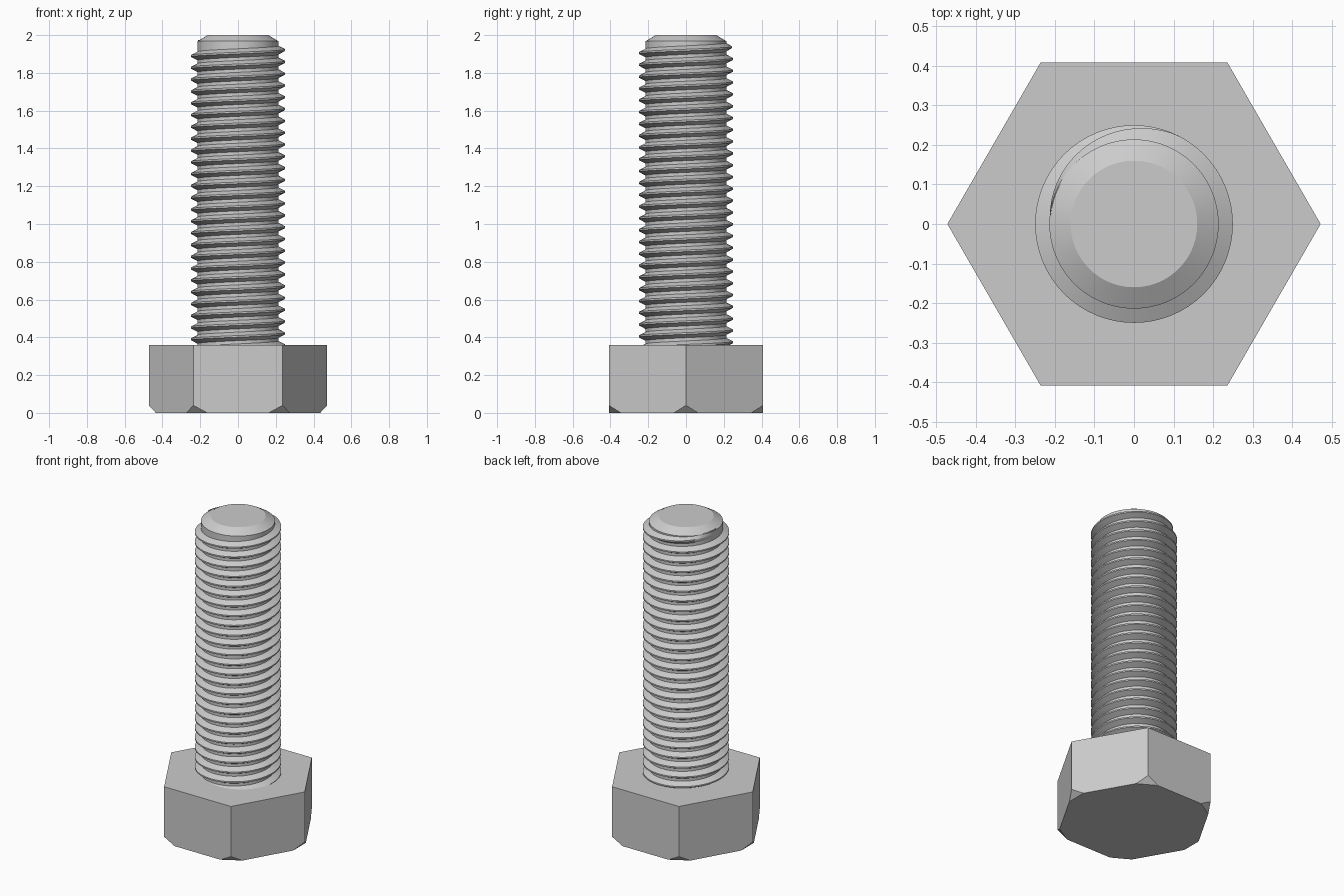
import bpy, bmesh
from math import pi, sin, cos, radians
from mathutils import Vector

cube = bpy.data.objects.get("Cube")
if cube:
    bpy.data.objects.remove(cube, do_unlink=True)

# Single steel material
steel = bpy.data.materials.new("grey_steel")
steel.use_nodes = True
colour = (0.6, 0.6, 0.6, 1)
steel.diffuse_color = colour
steel.node_tree.nodes["Principled BSDF"].inputs["Base Color"].default_value = colour

HEAD_TOP, HEAD_RADIUS = 0.36, 0.472
CORE, CREST, PITCH = 0.214, 0.25, 0.0625


def finish(name, bm, smooth=False):
    bmesh.ops.recalc_face_normals(bm, faces=bm.faces)
    mesh = bpy.data.meshes.new(name)
    bm.to_mesh(mesh)
    bm.free()
    mesh.materials.append(steel)
    obj = bpy.data.objects.new(name, mesh)
    bpy.context.collection.objects.link(obj)
    if smooth:
        bpy.ops.object.select_all(action='DESELECT')
        obj.select_set(True)
        bpy.context.view_layer.objects.active = obj
        bpy.ops.object.shade_smooth_by_angle(angle=radians(25))
    return obj


# Hexagonal head, with the six lower corners sliced off
bm = bmesh.new()
corners = [i * pi / 3 for i in range(6)]
base = bm.faces.new([bm.verts.new((HEAD_RADIUS * cos(a), HEAD_RADIUS * sin(a), 0))
                     for a in corners])
ext = bmesh.ops.extrude_face_region(bm, geom=[base], use_keep_orig=True)
top = [v for v in ext["geom"] if isinstance(v, bmesh.types.BMVert)]
bmesh.ops.translate(bm, verts=top, vec=(0, 0, HEAD_TOP))
bmesh.ops.recalc_face_normals(bm, faces=bm.faces)
for a in corners:
    cut = bmesh.ops.bisect_plane(
        bm, geom=bm.verts[:] + bm.edges[:] + bm.faces[:],
        plane_co=Vector((0.435 * cos(a), 0.435 * sin(a), 0)),
        plane_no=Vector((0.04 * cos(a), 0.04 * sin(a), -0.037)),
        clear_outer=True)
    rim = [e for e in cut["geom_cut"] if isinstance(e, bmesh.types.BMEdge)]
    bmesh.ops.holes_fill(bm, edges=rim, sides=0)
finish("hex_head", bm)

# Shank core with a chamfered tip, turned from a profile
bm = bmesh.new()
profile = [(CORE, HEAD_TOP - 0.05), (CORE, 1.968), (0.16, 2), (0, 2)]
pts = [bm.verts.new((r, 0, z)) for r, z in profile]
edges = [bm.edges.new(pair) for pair in zip(pts, pts[1:])]
bmesh.ops.spin(bm, geom=pts + edges, cent=(0, 0, 0), axis=(0, 0, 1),
               angle=2 * pi, steps=96)
bmesh.ops.remove_doubles(bm, verts=bm.verts, dist=0.0001)
finish("shank_core", bm, True)

# Right-hand thread: a ridge section swept down a helix, fading in at the tip
bm = bmesh.new()
STEPS = 64
START_Z = 1.952
FADE = radians(115)
root = CORE - 0.002
half_root, half_crest = PITCH * 0.38, PITCH * 0.07
turns = (START_Z - HEAD_TOP) / PITCH + 0.6
previous = None
for i in range(int(turns * STEPS) + 1):
    turn = i * 2 * pi / STEPS
    a = pi - turn
    z = START_Z - PITCH * i / STEPS
    crest = root + (CREST - root) * min(1, turn / FADE)
    section = [(root, -half_root), (crest, -half_crest),
               (crest, half_crest), (root, half_root)]
    ring = [bm.verts.new((r * cos(a), r * sin(a), z + dz)) for r, dz in section]
    if previous:
        for j in range(3):
            bm.faces.new((previous[j], previous[j + 1], ring[j + 1], ring[j]))
    previous = ring
thread = finish("screw_thread", bm, True)

# Make sure the open ridge faces outward
mesh = thread.data
facing = sum(p.normal.x * p.center.x + p.normal.y * p.center.y for p in mesh.polygons)
if facing < 0:
    mesh.flip_normals()
